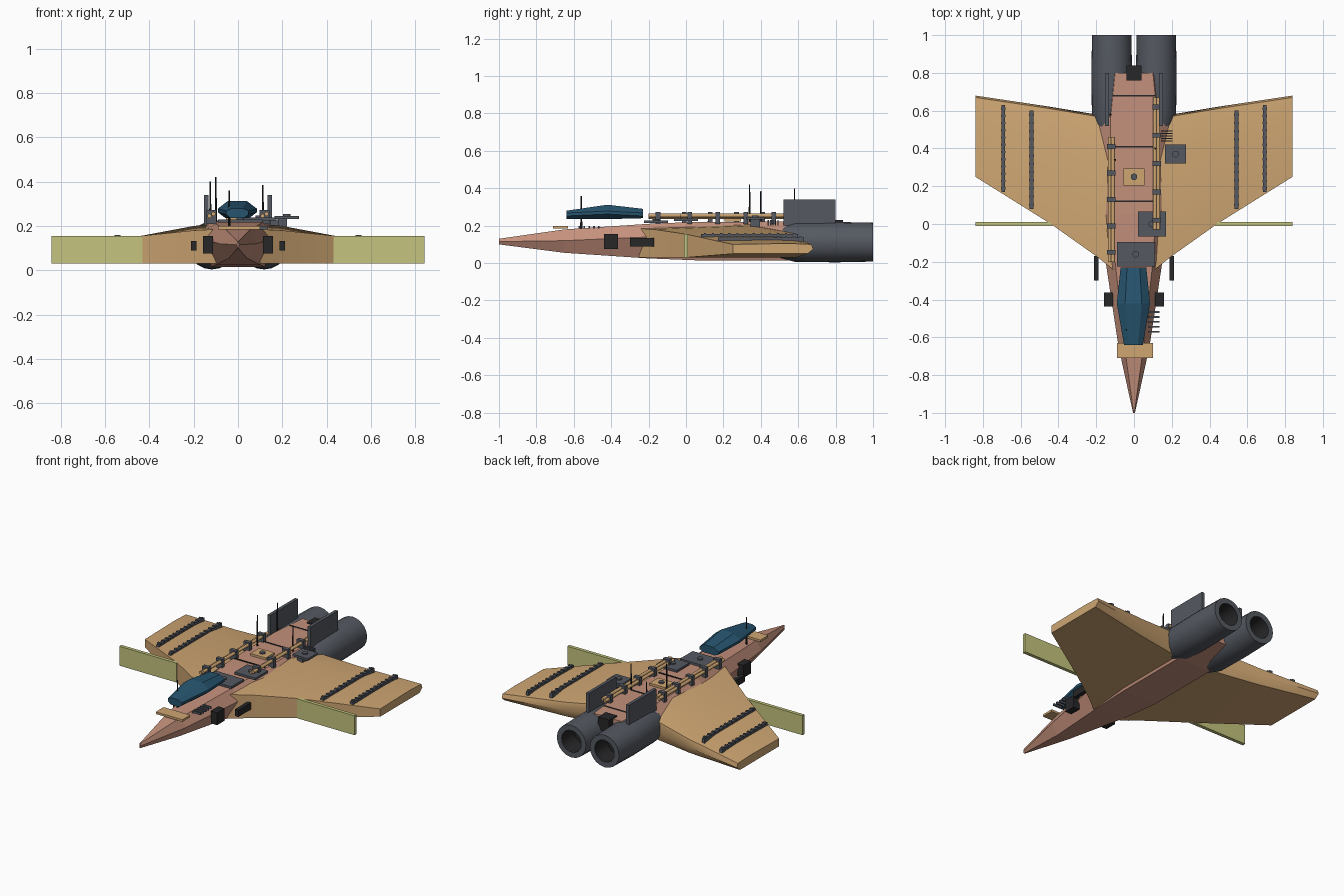
import bpy, bmesh, math
from mathutils import Matrix

cube = bpy.data.objects.get("Cube")
if cube:
    bpy.data.objects.remove(cube, do_unlink=True)


def material(name, rgb):
    m = bpy.data.materials.new(name)
    m.use_nodes = True
    m.diffuse_color = (*rgb, 1)
    m.node_tree.nodes["Principled BSDF"].inputs["Base Color"].default_value = (*rgb, 1)
    return m


SALMON = material("salmon hull", (0.55, 0.28, 0.2))
TAN = material("tan wing", (0.62, 0.38, 0.17))
GREY = material("engine grey", (0.09, 0.1, 0.12))
BLUE = material("canopy blue", (0.02, 0.09, 0.16))
GREEN = material("pale green", (0.55, 0.55, 0.21))
BLACK = material("soot black", (0.02, 0.02, 0.022))


def finish(bm, name, mat, smooth=None):
    bmesh.ops.recalc_face_normals(bm, faces=bm.faces)
    me = bpy.data.meshes.new(name)
    bm.to_mesh(me)
    bm.free()
    me.materials.append(mat)
    ob = bpy.data.objects.new(name, me)
    bpy.context.collection.objects.link(ob)
    if smooth:
        bpy.ops.object.select_all(action="DESELECT")
        ob.select_set(True)
        bpy.context.view_layer.objects.active = ob
        bpy.ops.object.shade_smooth_by_angle(angle=math.radians(smooth))
    return ob


def loft(name, rings, mat, smooth=None):
    """Skin a closed body over equal-length rings of points."""
    bm = bmesh.new()
    loops = [[bm.verts.new(p) for p in ring] for ring in rings]
    n = len(loops[0])
    for a, b in zip(loops, loops[1:]):
        for i in range(n):
            j = (i + 1) % n
            bm.faces.new((a[i], a[j], b[j], b[i]))
    bm.faces.new(loops[0])
    bm.faces.new(loops[-1])
    return finish(bm, name, mat, smooth)


def box(name, x, y, z, sx, sy, sz, mat):
    """Box centred on x, y with its underside at z."""
    bm = bmesh.new()
    bmesh.ops.create_cube(bm, size=1, matrix=Matrix.Translation((x, y, z + sz / 2))
                          @ Matrix.Diagonal((sx, sy, sz, 1)))
    return finish(bm, name, mat)


def rod(name, x, y, z, r, length, mat, axis="Z", sides=10, tip=1):
    """Rod starting at x, y, z and running along +y or +z."""
    bm = bmesh.new()
    turn = Matrix.Rotation(-math.pi / 2, 4, "X") if axis == "Y" else Matrix()
    bmesh.ops.create_cone(bm, cap_ends=True, segments=sides, radius1=r, radius2=r * tip,
                          depth=length, matrix=Matrix.Translation((x, y, z)) @ turn
                          @ Matrix.Translation((0, 0, length / 2)))
    return finish(bm, name, mat, 40)


# Fuselage: y, deck half width, half width, belly half width, belly, waist, deck heights
def hull_ring(y, deck, wide, belly, zb, zm, zt):
    half = [(belly, zb), (wide, zm), (deck, zt)]
    return [(x, y, z) for x, z in half] + [(-x, y, z) for x, z in reversed(half)]


loft("fuselage", [hull_ring(*s) for s in (
    (-1.0, 0.002, 0.005, 0.002, 0.1, 0.115, 0.13),
    (-0.65, 0.05, 0.082, 0.04, 0.055, 0.12, 0.18),
    (-0.2, 0.1, 0.15, 0.1, 0.025, 0.14, 0.21),
    (0.05, 0.115, 0.175, 0.12, 0.015, 0.17, 0.22),
    (0.55, 0.125, 0.185, 0.12, 0.015, 0.17, 0.222),
    (0.8, 0.1, 0.13, 0.08, 0.05, 0.14, 0.222))], SALMON)


# Wings: x, leading and trailing edge y, underside, front top, crest, rear top
def wing_ring(side, x, lead, trail, zb, zf, crest, zr):
    chord = trail - lead
    return [(side * x, y, z) for y, z in (
        (lead, zb), (lead, zf), (lead + chord * 0.7, crest),
        (trail - 0.01, zr), (trail, (zb + zr) / 2), (trail - 0.03, zb))]


for side, label in ((1, "left"), (-1, "right")):
    loft(label + "_wing", [wing_ring(side, *s) for s in (
        (0.1, -0.25, 0.57, 0.03, 0.185, 0.21, 0.17),
        (0.2, -0.17, 0.58, 0.03, 0.18, 0.2, 0.16),
        (0.44, 0.0, 0.62, 0.03, 0.155, 0.155, 0.13),
        (0.84, 0.25, 0.68, 0.05, 0.1, 0.105, 0.1))], TAN, 40)
    box(label + "_canard", side * 0.635, 0, 0.03, 0.41, 0.022, 0.125, GREEN)
    box(label + "_tail_fin", side * 0.143, 0.66, 0.2, 0.02, 0.28, 0.14, GREY)
    box(label + "_intake_box", side * 0.135, -0.4, 0.075, 0.045, 0.075, 0.08, BLACK)
    box(label + "_gun_pod", side * 0.2, -0.235, 0.09, 0.025, 0.13, 0.043, BLACK)

    # Engine: hollow body of revolution
    profile = [(0.45, 0.07), (0.58, 0.105), (0.8, 0.108), (1.0, 0.104),
               (1.0, 0.07), (0.88, 0.062)]
    rings = []
    for y, r in profile:
        rings.append([(side * 0.118 + r * math.cos(k * math.tau / 20), y,
                       0.112 + r * math.sin(k * math.tau / 20)) for k in range(20)])
    engine = loft(label + "_engine", rings, GREY, 40)
    engine.data.materials.append(BLACK)
    for f in engine.data.polygons:
        c = f.center
        if c.y > 0.85 and math.hypot(c.x - side * 0.118, c.z - 0.112) < 0.075:
            f.material_index = 1

    # Ribbed rails lying on the wing
    for x, y0, y1, z in ((0.692, 0.17, 0.63, 0.122), (0.543, 0.08, 0.6, 0.14)):
        box(label + "_wing_rail", side * x, (y0 + y1) / 2, z - 0.015, 0.02, y1 - y0, 0.03, GREY)
        for k in range(12):
            y = y0 + (y1 - y0) * (k + 0.5) / 12
            box(label + "_rail_rib", side * x, y, z + 0.01, 0.026, 0.012, 0.01, GREY)

# Faceted canopy: y, half width, base, middle and roof heights
canopy = []
for y, w, zb, zm, zt in ((-0.64, 0.05, 0.235, 0.26, 0.28), (-0.42, 0.088, 0.235, 0.27, 0.312),
                         (-0.23, 0.068, 0.24, 0.26, 0.29)):
    half = [(w * 0.6, zb), (w, zm - 0.008), (w, zm + 0.008), (w * 0.5, zt)]
    canopy.append([(x - 0.003, y, z) for x, z in half]
                  + [(-x - 0.003, y, z) for x, z in reversed(half)])
loft("canopy", canopy, BLUE)

# Pipes along the deck with clamps
for x, y0, y1 in ((-0.12, -0.2, 0.46), (0.12, -0.03, 0.67)):
    for off in (-0.009, 0.009):
        rod("deck_pipe", x + off, y0, 0.25 + off * 0.5, 0.01, y1 - y0, TAN, "Y")
    for k in range(5):
        y = y0 + 0.05 + k * (y1 - y0 - 0.1) / 4
        box("pipe_clamp", x, y, 0.21, 0.045, 0.025, 0.062, GREY)

# Deck hatches and their caps
for x, y, z, sx, sy, mat in ((0.22, 0.37, 0.232, 0.11, 0.1, GREY),
                             (0.095, 0.0, 0.225, 0.15, 0.13, GREY),
                             (0.01, -0.16, 0.215, 0.2, 0.13, GREY),
                             (0.0, 0.25, 0.222, 0.11, 0.09, TAN),
                             (0.005, -0.67, 0.185, 0.19, 0.08, TAN)):
    box("hatch", x, y, z, sx, sy, 0.014, mat)
    if y > -0.5:
        rod("hatch_cap", x, y, z + 0.012, 0.018, 0.01, GREY)
box("hatch_post", 0.2, 0.37, 0.17, 0.04, 0.05, 0.07, GREY)

# Seams across the deck
for y in (0.12, 0.41, 0.68):
    box("deck_seam", 0, y, 0.218, 0.22, 0.008, 0.007, BLACK)

# Cooling vanes beside the canopy and behind the left hatch
for k in range(5):
    box("front_vane", 0.105, -0.57 + k * 0.026, 0.185, 0.06, 0.009, 0.014, GREY)
    box("rear_vane", 0.175, 0.44 + k * 0.013, 0.2, 0.06, 0.006, 0.03, GREY)

# Antennas
for x, y, top in ((-0.1, 0.34, 0.42), (0.112, 0.4, 0.385),
                  (-0.125, 0.58, 0.4), (-0.04, -0.56, 0.36)):
    rod("antenna", x, y, 0.18, 0.006, top - 0.18, BLACK, sides=8, tip=0.5)

# Block between the engines
box("tail_block", 0, 0.8, 0.15, 0.08, 0.08, 0.08, BLACK)
